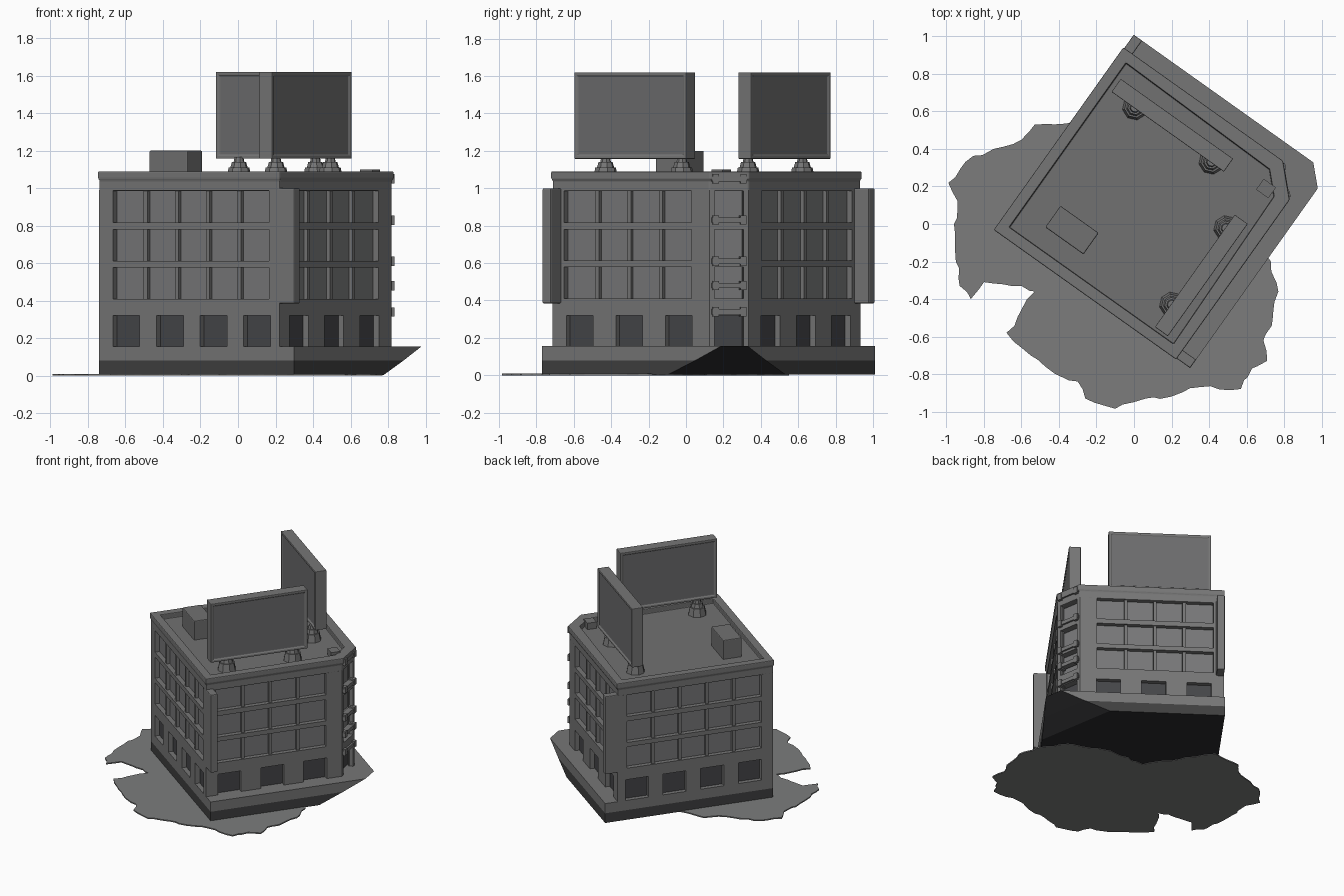
import bpy, bmesh, math, random
from mathutils import Matrix, Vector

if "Cube" in bpy.data.objects:
    bpy.data.objects.remove(bpy.data.objects["Cube"])

random.seed(4)

# The block is built in its own square frame (left corner = origin), then turned
PLACE = Matrix.Translation((-0.74, -0.03, 0)) @ Matrix.Rotation(math.radians(-35.4), 4, 'Z')


def mat(name, c):
    m = bpy.data.materials.new(name)
    m.diffuse_color = (*c, 1)
    m.use_nodes = True
    m.node_tree.nodes["Principled BSDF"].inputs["Base Color"].default_value = m.diffuse_color
    return m


WALL = mat("concrete grey", (0.18, 0.18, 0.18))
PANE = mat("window grey", (0.185, 0.187, 0.19))
DARK = mat("dark shopfront", (0.06, 0.061, 0.066))
ROOF = mat("roof grey", (0.165, 0.165, 0.165))
PLINTH = mat("plinth dark grey", (0.05, 0.05, 0.051))
UNDER = mat("underside black", (0.025, 0.025, 0.027))
SIGN = mat("billboard grey", (0.15, 0.15, 0.152))
GROUND = mat("pavement grey", (0.2, 0.203, 0.202))


def finish(bm, name, mats, bevel=0, place=PLACE):
    bmesh.ops.recalc_face_normals(bm, faces=bm.faces)
    me = bpy.data.meshes.new(name)
    bm.transform(place)
    bm.to_mesh(me)
    bm.free()
    for m in mats:
        me.materials.append(m)
    ob = bpy.data.objects.new(name, me)
    bpy.context.collection.objects.link(ob)
    if bevel:
        b = ob.modifiers.new("soft edge", 'BEVEL')
        b.width, b.segments, b.limit_method = bevel, 2, 'ANGLE'
    return ob


def add_box(bm, u0, u1, v0, v1, z0, z1, m=Matrix()):
    t = m @ Matrix.Translation(((u0 + u1) / 2, (v0 + v1) / 2, (z0 + z1) / 2)) \
        @ Matrix.Diagonal((u1 - u0, v1 - v0, z1 - z0, 1))
    return bmesh.ops.create_cube(bm, size=1, matrix=t)


def outline(lo, hi, c):
    """Square plan with one cut corner."""
    return [(lo, lo), (hi, lo), (hi, hi - c), (hi - c, hi), (lo, hi)]


def add_loft(bm, levels):
    """Stack of outlines [(z, points)] closed at both ends; returns top face."""
    rings = [[bm.verts.new((x, y, z)) for x, y in pts] for z, pts in levels]
    for a, b in zip(rings, rings[1:]):
        for i in range(len(a)):
            j = (i + 1) % len(a)
            bm.faces.new((a[i], a[j], b[j], b[i]))
    bm.faces.new(rings[0][::-1])
    return bm.faces.new(rings[-1])


W, CUT = 1.18, 0.15      # wall plan size and cut corner
INSET = 0.035            # depth of the window recesses

# Plinth: dark lower band, light upper band, undercut corner
bm = bmesh.new()
add_loft(bm, [(0.004, outline(0, 1.275, 0.45)),
              (0.08, outline(0, 1.275, 0.27)),
              (0.157, outline(0, 1.275, 0.1))])
bmesh.ops.recalc_face_normals(bm, faces=bm.faces)
for f in bm.faces:
    if f.normal.z < -0.1:
        f.material_index = 2
    elif f.calc_center_median().z < 0.08:
        f.material_index = 1
finish(bm, "plinth", [WALL, PLINTH, UNDER])

# Recessed cores seen through the openings
for name, z0, z1, m in (("shopfront_glass", 0.15, 0.36, DARK), ("window_panes", 0.36, 1.0, PANE)):
    bm = bmesh.new()
    add_loft(bm, [(z, outline(INSET, W - INSET, CUT)) for z in (z0, z1)])
    finish(bm, name, [m])

# Floor bands running round the block
bm = bmesh.new()
for z0, z1 in ((0.32, 0.41), (0.578, 0.613), (0.78, 0.818)):
    add_loft(bm, [(z, outline(0, W, CUT)) for z in (z0, z1)])
finish(bm, "floor_bands", [WALL])

# Parapet with sunken roof
bm = bmesh.new()
top = add_loft(bm, [(0.985, outline(0, W, CUT)), (1.04, outline(0, W, CUT)),
                    (1.05, outline(-0.006, W + 0.008, CUT)), (1.09, outline(-0.006, W + 0.008, CUT))])
bmesh.ops.recalc_face_normals(bm, faces=bm.faces)
bmesh.ops.inset_region(bm, faces=[top], thickness=0.085)
top.material_index = 1
r = bmesh.ops.extrude_discrete_faces(bm, faces=[top])
bmesh.ops.translate(bm, verts=r['faces'][0].verts, vec=(0, 0, -0.04))
r['faces'][0].material_index = 1
bmesh.ops.remove_doubles(bm, verts=bm.verts, dist=1e-5)
finish(bm, "parapet_and_roof", [WALL, ROOF], 0.008)

# Piers and mullions on the four walls
D = INSET + 0.01


def wall_box(bm, side, s0, s1, z0, z1, d0=0.0, d1=D):
    if side[1] == '+':
        d0, d1 = W - d1, W - d0
    if side[0] == 'v':
        add_box(bm, s0, s1, d0, d1, z0, z1)
    else:
        add_box(bm, d0, d1, s0, s1, z0, z1)


for side, name in (('v-', "front"), ('u-', "left"), ('u+', "right"), ('v+', "back")):
    long = side[1] == '-'
    length = W if long else W - CUT
    a, b, cols = (0.09, 1.11, 5) if long else (0.075, 0.91, 4)
    doors, pitch = (4, 0.285) if long else (3, 0.325)
    bm = bmesh.new()
    wall_box(bm, side, 0, a, 0.4, 0.99)
    wall_box(bm, side, b, length, 0.4, 0.99)
    for i in range(1, cols):
        s = a + (b - a) * i / cols
        wall_box(bm, side, s - 0.012, s + 0.012, 0.4, 0.99, 0.012)
    # wide piers between the shopfronts
    edge = 0
    for i in range(doors):
        s = 0.09 + pitch * i
        wall_box(bm, side, edge, s, 0.15, 0.33)
        edge = s + 0.175
    wall_box(bm, side, edge, length, 0.15, 0.33)
    finish(bm, name + "_wall_frame", [WALL])

# Cut corner: narrow piers and stepped ledges
CORNER = Matrix.Translation((W - CUT / 2, W - CUT / 2, 0)) @ Matrix.Rotation(math.radians(-45), 4, 'Z')
bm = bmesh.new()
for s in (-1, 1):
    x = s * 0.092
    add_box(bm, x - 0.014, x + 0.014, -0.04, 0.0, 0.15, 0.99, CORNER)
for z in (0.34, 0.48, 0.61, 0.83, 1.05):
    add_box(bm, -0.095, 0.095, -0.03, 0.014, z - 0.014, z + 0.014, CORNER)
    for s in (-1, 1):
        add_box(bm, s * 0.075 - 0.016, s * 0.075 + 0.016, -0.03, 0.02, z - 0.025, z + 0.025, CORNER)
finish(bm, "corner_ledges", [WALL])

# Upright blade signs on two corners
for name, r in (("right_blade_sign", (W - 0.01, 1.275, 0.0, 0.055)),
                ("back_blade_sign", (0.0, 0.055, W - 0.01, 1.275))):
    bm = bmesh.new()
    add_box(bm, *r, 0.385, 1.0)
    finish(bm, name, [WALL], 0.006)

# Two billboards (one mirrored across the diagonal) with raised rims and feet
for name, swap in (("right", False), ("back", True)):
    P = PLACE @ (Matrix(((0, 1, 0, -0.005), (1, 0, 0, -0.037), (0, 0, 1, 0), (0, 0, 0, 1)))
                 if swap else Matrix())
    if swap:
        P = P @ Matrix.Translation((0, 0.015, 0))
    bm = bmesh.new()
    add_box(bm, 0.995, 1.08, 0.07, 0.805, 1.157, 1.62)
    big = [f for f in bm.faces if abs(f.normal.x) > 0.9]
    bmesh.ops.inset_individual(bm, faces=big, thickness=0.025, depth=0)
    bmesh.ops.inset_individual(bm, faces=big, thickness=0.006, depth=-0.007)
    for f in big:
        f.material_index = 1
    finish(bm, name + "_billboard", [WALL, SIGN], 0.006, P)
    bm = bmesh.new()
    for v in (0.22, 0.72):
        for rad, z0, z1 in ((0.07, 1.04, 1.11), (0.048, 1.105, 1.14), (0.03, 1.135, 1.165)):
            bmesh.ops.create_cone(bm, cap_ends=True, segments=8, radius1=rad, radius2=rad * 0.8,
                                  depth=z1 - z0, matrix=Matrix.Translation((1.0, v, (z0 + z1) / 2)))
    finish(bm, name + "_billboard_feet", [WALL], 0, P)

# Roof housing and small hatch
bm = bmesh.new()
add_box(bm, 0.21, 0.46, 0.165, 0.305, 1.04, 1.2)
finish(bm, "roof_housing", [ROOF], 0.006)
bm = bmesh.new()
add_box(bm, 1.01, 1.09, 0.98, 1.05, 1.04, 1.1)
finish(bm, "roof_hatch", [ROOF])

# Ragged pavement patch
edge = [(-.3, .55), (-.53, .53), (-.6, .45), (-.75, .4), (-.9, .33), (-.99, .22), (-.94, .12),
        (-.96, 0), (-.95, -.2), (-.93, -.33), (-.87, -.4), (-.8, -.31), (-.6, -.33), (-.53, -.36),
        (-.68, -.58), (-.6, -.66), (-.42, -.8), (-.3, -.84), (-.26, -.93), (-.1, -.985), (0, -.95),
        (.2, -.92), (.35, -.87), (.57, -.88), (.63, -.77), (.71, -.73), (.69, -.62), (.74, -.5),
        (.77, -.36), (.73, -.2), (.6, -.02), (.3, .1), (0, .1)]
pts = []
for p, q in zip(edge, edge[1:] + edge[:1]):
    p, q = Vector(p), Vector(q)
    pts.append(p)
    n = int((q - p).length / 0.06)
    for k in range(1, n + 1):
        pts.append(p.lerp(q, k / (n + 1)) + Vector((random.uniform(-.012, .012), random.uniform(-.012, .012))))
bm = bmesh.new()
add_loft(bm, [(z, [tuple(p) for p in pts]) for z in (0, 0.009)])
bmesh.ops.recalc_face_normals(bm, faces=bm.faces)
finish(bm, "pavement", [GROUND], 0, Matrix())
